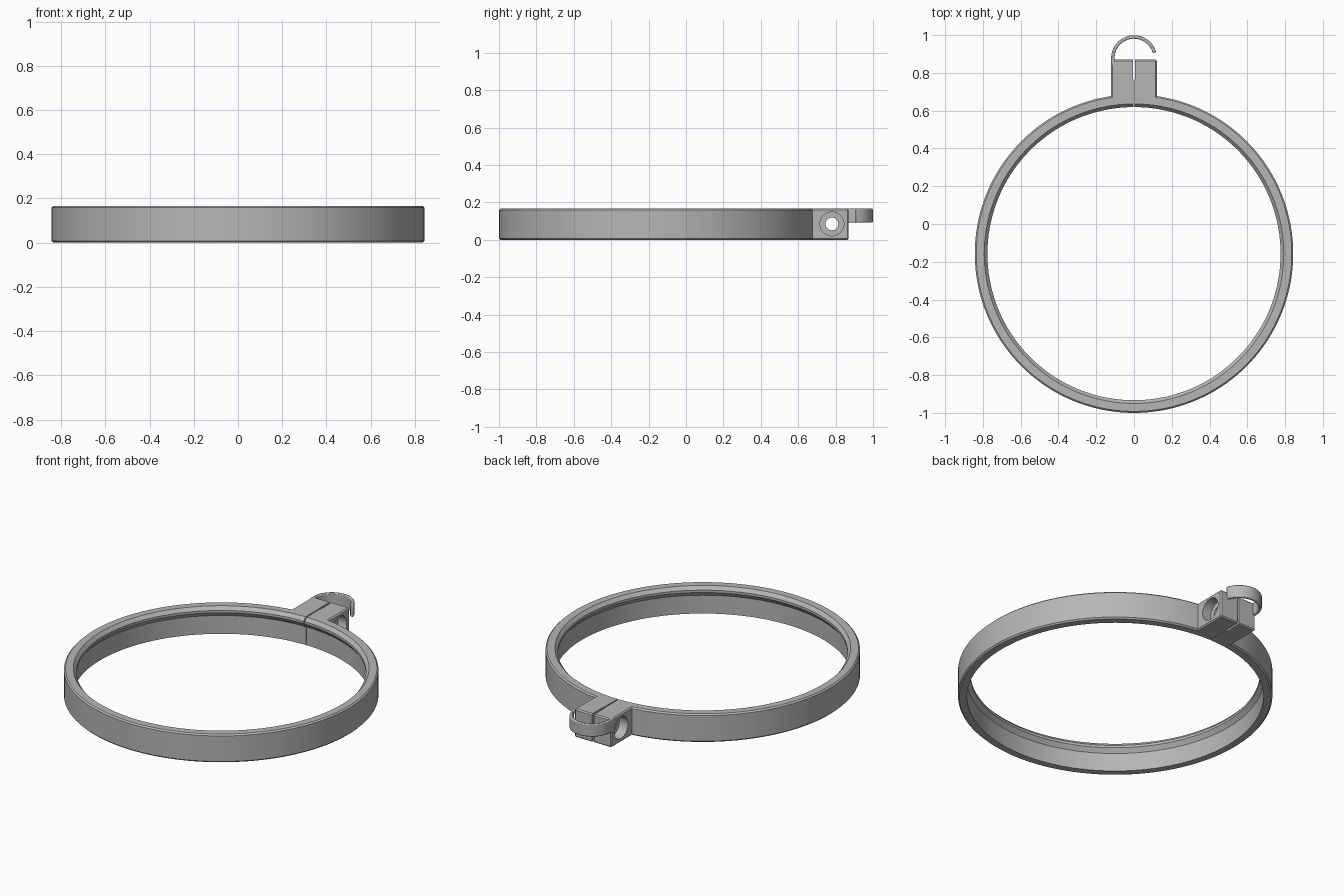
import bpy, bmesh, math
from mathutils import Matrix

if "Cube" in bpy.data.objects:
    bpy.data.objects.remove(bpy.data.objects["Cube"], do_unlink=True)

HEIGHT = 0.167
RING_Y = -0.157
HOLE_Y, HOLE_Z = 0.78, 0.085

grey = bpy.data.materials.new("plain grey")
grey.use_nodes = True
grey.diffuse_color = (0.47, 0.47, 0.47, 1)
grey.node_tree.nodes["Principled BSDF"].inputs["Base Color"].default_value = (0.47, 0.47, 0.47, 1)


def make_object(name, bm):
    bmesh.ops.recalc_face_normals(bm, faces=bm.faces)
    mesh = bpy.data.meshes.new(name)
    bm.to_mesh(mesh)
    bm.free()
    obj = bpy.data.objects.new(name, mesh)
    bpy.context.collection.objects.link(obj)
    mesh.materials.append(grey)
    return obj


def make_box(name, low, high, bevel=0):
    bm = bmesh.new()
    bmesh.ops.create_cube(bm, size=1)
    for v in bm.verts:
        v.co = [low[i] if v.co[i] < 0 else high[i] for i in range(3)]
    if bevel:
        bmesh.ops.bevel(bm, geom=bm.edges[:], offset=bevel, segments=1, affect='EDGES')
    return make_object(name, bm)


def make_bore(name, radius, x, length):
    bm = bmesh.new()
    place = Matrix.Translation((x, HOLE_Y, HOLE_Z)) @ Matrix.Rotation(math.pi / 2, 4, 'Y')
    bmesh.ops.create_cone(bm, cap_ends=True, segments=48, radius1=radius,
                          radius2=radius, depth=length, matrix=place)
    return make_object(name, bm)


def combine(target, other, operation):
    mod = target.modifiers.new(operation.lower(), 'BOOLEAN')
    mod.object, mod.operation, mod.solver = other, operation, 'EXACT'
    bpy.context.view_layer.objects.active = target
    bpy.ops.object.modifier_apply(modifier=mod.name)
    bpy.data.objects.remove(other, do_unlink=True)


def shade(obj):
    bpy.ops.object.select_all(action='DESELECT')
    obj.select_set(True)
    bpy.context.view_layer.objects.active = obj
    bpy.ops.object.shade_smooth_by_angle(angle=math.radians(25))


# Ring: revolved section with a small lip inside the upper rim
section = [(0.795, 0), (0.835, 0), (0.843, 0.008), (0.843, HEIGHT - 0.008),
           (0.835, HEIGHT), (0.793, HEIGHT), (0.776, 0.147), (0.776, 0.133), (0.795, 0.108)]
STEPS = 144
bm = bmesh.new()
loops = []
for i in range(STEPS):
    a = 2 * math.pi * i / STEPS
    loops.append([bm.verts.new((r * math.cos(a), RING_Y + r * math.sin(a), z)) for r, z in section])
for i, loop in enumerate(loops):
    after = loops[(i + 1) % STEPS]
    for j in range(len(section)):
        k = (j + 1) % len(section)
        bm.faces.new((loop[j], after[j], after[k], loop[k]))
ring = make_object("clamp_ring", bm)

# Clamp jaws, split by a slot that is wider at the open end
combine(ring, make_box("jaw_block", (-0.121, 0.652, 0), (0.121, 0.87, HEIGHT), 0.007), 'UNION')
combine(ring, make_box("narrow_slot", (-0.003, 0.5, -0.1), (0.003, 0.8, 0.3)), 'DIFFERENCE')
combine(ring, make_box("wide_slot", (-0.006, 0.765, -0.1), (0.006, 0.95, 0.3)), 'DIFFERENCE')

# Screw hole with a counterbore on both sides
combine(ring, make_bore("screw_hole", 0.034, 0, 0.5), 'DIFFERENCE')
for side in (-1, 1):
    combine(ring, make_bore("counterbore", 0.064, side * 0.12, 0.11), 'DIFFERENCE')
shade(ring)

# Open hook: arc strip rising from one jaw
path = [(-1, 0, 0.845), (-1, 0, 0.862)]
CENTRE_Y = 0.878
HOOK_STEPS = 36
bm = bmesh.new()
rows = []
OUTER, INNER, LOW = 0.121, 0.103, 0.092


def hook_row(point):
    corners = [(OUTER, LOW), (OUTER, HEIGHT), (INNER, HEIGHT), (INNER, LOW)]
    rows.append([bm.verts.new((*point(r), z)) for r, z in corners])


hook_row(lambda r: (-r, 0.84))
for i in range(HOOK_STEPS + 1):
    a = math.pi - math.radians(165) * i / HOOK_STEPS
    hook_row(lambda r: (r * math.cos(a), CENTRE_Y + r * math.sin(a)))
for one, two in zip(rows, rows[1:]):
    for j in range(4):
        k = (j + 1) % 4
        bm.faces.new((one[j], two[j], two[k], one[k]))
bm.faces.new(rows[0])
bm.faces.new(rows[-1])
hook = make_object("hook", bm)
bevel = hook.modifiers.new("soft_edges", 'BEVEL')
bevel.width, bevel.segments, bevel.limit_method = 0.005, 2, 'ANGLE'
shade(hook)
